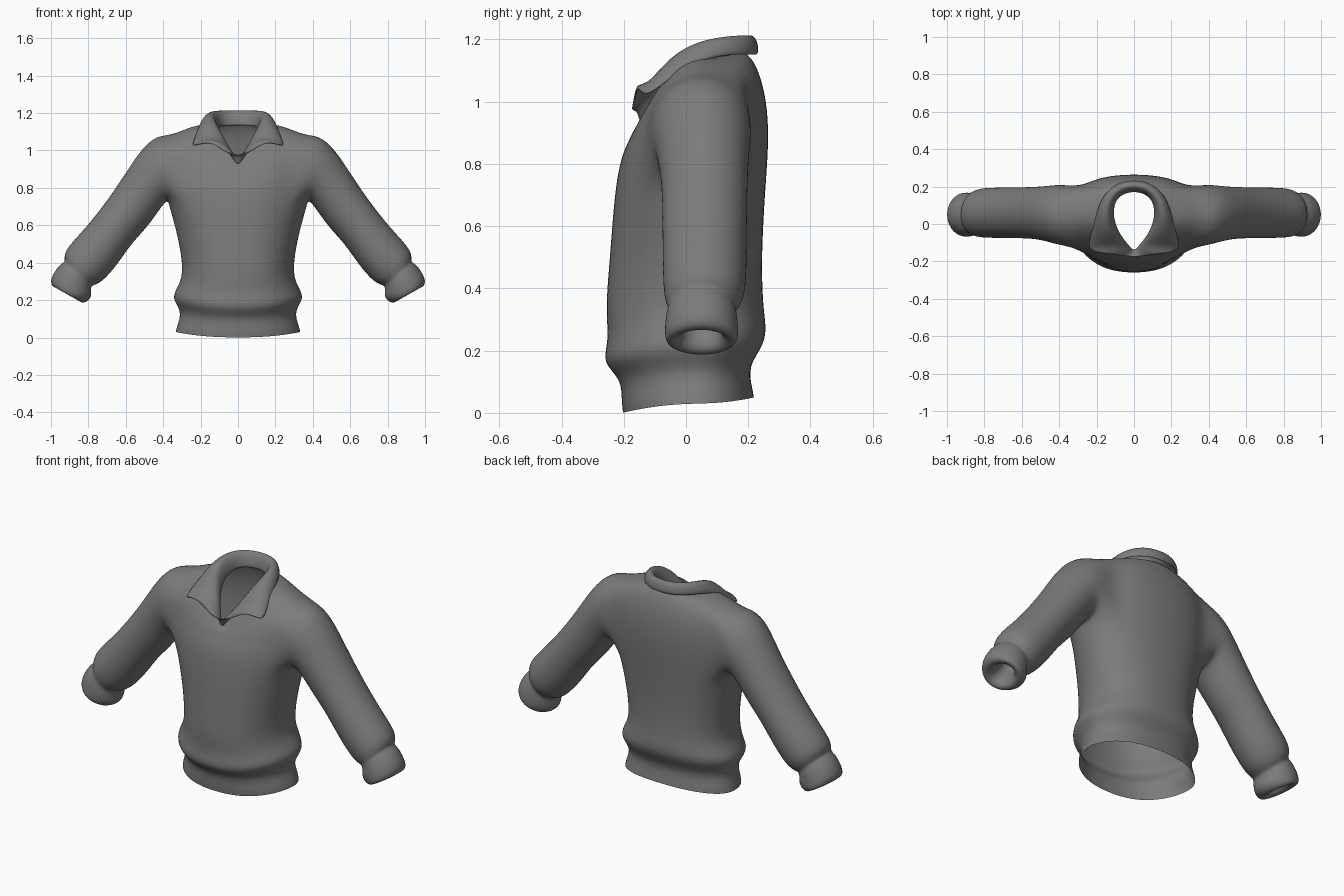
import bpy, bmesh, math
from mathutils import Vector

if "Cube" in bpy.data.objects:
    bpy.data.objects.remove(bpy.data.objects["Cube"], do_unlink=True)

# One knitted cloth colour
cloth = bpy.data.materials.new("grey_cloth")
cloth.use_nodes = True
grey = (0.2, 0.2, 0.2, 1)
cloth.diffuse_color = grey
cloth.node_tree.nodes["Principled BSDF"].inputs["Base Color"].default_value = grey

TORSO_SEGMENTS = 24
ARM_COLUMNS = 3          # columns removed either side of the armhole centre
SLEEVE_SEGMENTS = 18


def finish(name, bm):
    """Turn a bmesh cage into a smooth, subdivided object."""
    mesh = bpy.data.meshes.new(name)
    bm.to_mesh(mesh)
    bm.free()
    mesh.materials.append(cloth)
    mesh.shade_smooth()
    obj = bpy.data.objects.new(name, mesh)
    bpy.context.collection.objects.link(obj)
    return obj


def subdivide(obj):
    modifier = obj.modifiers.new("smooth_surface", "SUBSURF")
    modifier.levels = modifier.render_levels = 2


def skin(bm, lower, upper, closed=True):
    """Fill the band of quads between two rows of vertices."""
    count = len(lower)
    faces = []
    for i in range(count if closed else count - 1):
        j = (i + 1) % count
        faces.append(bm.faces.new((lower[i], lower[j], upper[j], upper[i])))
    return faces


def torso_ring(bm, z_front, z_side, z_back, width, y_front, y_back, vee=0.85):
    """A closed ring whose height and depth differ at front, side and back."""
    centre = 0.04
    ring = []
    for i in range(TORSO_SEGMENTS):
        angle = math.tau * i / TORSO_SEGMENTS
        c, s = math.cos(angle), math.sin(angle)
        y_end, z_end = (y_back, z_back) if s > 0 else (y_front, z_front)
        power = vee if s < 0 else 0.85
        x = math.copysign(width * abs(c) ** power, c)
        y = centre + (y_end - centre) * abs(s)
        z = z_side + (z_end - z_side) * s * s
        ring.append(bm.verts.new((x, y, z)))
    return ring


def sleeve_ring(bm, side, x_up, z_up, x_low, z_low, y_mid, depth):
    """An oval ring given by its upper and lower outline points."""
    top, low = Vector((x_up, y_mid, z_up)), Vector((x_low, y_mid, z_low))
    centre, half = (top + low) / 2, (top - low) / 2
    ring = []
    for i in range(SLEEVE_SEGMENTS):
        angle = math.tau * i / SLEEVE_SEGMENTS
        point = centre + half * math.cos(angle)
        point.y += depth * math.sin(angle)
        point.x *= side
        ring.append(bm.verts.new(point))
    return ring


# Torso from hem to neckline: front z, side z, back z, width, front y, back y
torso_rows = [
    (0, .03, .05, .335, -.205, .22),
    (.04, .06, .08, .33, -.21, .215),
    (.11, .14, .15, .30, -.21, .20),
    (.16, .21, .22, .36, -.275, .255),
    (.23, .27, .28, .325, -.25, .26),
    (.33, .34, .34, .295, -.262, .25),
    (.47, .47, .47, .31, -.25, .245),
    (.6, .6, .6, .34, -.24, .25),
    (.72, .7, .72, .37, -.23, .257),
    (.82, .84, .86, .39, -.212, .268),
    (.875, .97, .98, .39, -.185, .265),
    (.895, 1.08, 1.08, .36, -.175, .243),
    (.91, 1.14, 1.14, .23, -.165, .215),
    (.925, 1.14, 1.16, .125, -.15, .185, 1.5),
]
ARM_ROWS = range(8, 11)

body = bmesh.new()
rings = [torso_ring(body, *row) for row in torso_rows]
armholes = {1: [], -1: []}
for r in range(len(rings) - 1):
    band = skin(body, rings[r], rings[r + 1])
    if r in ARM_ROWS:
        half = TORSO_SEGMENTS // 2
        for k in range(-ARM_COLUMNS, ARM_COLUMNS):
            armholes[1].append(band[k])
            armholes[-1].append(band[half + k])

# Sleeve from shoulder to cuff: upper x z, lower x z, middle y, depth
sleeve_rows = [
    (.43, 1.085, .375, .74, .05, .165),
    (.51, 1.02, .42, .68, .055, .15),
    (.59, .9, .49, .58, .06, .14),
    (.68, .76, .57, .5, .06, .138),
    (.82, .58, .635, .40, .06, .137),
    (.94, .46, .73, .285, .06, .135),
    (.92, .405, .785, .28, .05, .105),
    (.95, .40, .785, .25, .05, .115),
    (1.01, .315, .78, .205, .05, .122),
    (.995, .265, .835, .175, .05, .115),
    (.945, .265, .865, .215, .05, .06),
    (.9, .33, .82, .28, .05, .06),
    (.86, .37, .79, .32, .05, .05),
]

# Cut each armhole and join a sleeve to it
for side, faces in armholes.items():
    members = set(faces)
    rim = [e for f in faces for e in f.edges
           if sum(g in members for g in e.link_faces) == 1]
    rim = list(set(rim))
    bmesh.ops.delete(body, geom=faces, context="FACES")
    rows = [sleeve_ring(body, side, *row) for row in sleeve_rows]
    for inner, outer in zip(rows, rows[1:]):
        skin(body, inner, outer)
    body.faces.new(rows[-1])
    start = [body.edges.get((rows[0][i - 1], rows[0][i]))
             for i in range(SLEEVE_SEGMENTS)]
    bmesh.ops.bridge_loops(body, edges=rim + start)
bmesh.ops.recalc_face_normals(body, faces=body.faces[:])
subdivide(finish("sweater_body", body))

# Folded collar, left half from back centre to the front vee:
# inner edge, fold crest, outer edge
collar_inner = [(0, .18, 1.13), (.08, .155, 1.13), (.11, .1, 1.12),
                (.11, .03, 1.09), (.085, -.04, 1.05), (.05, -.09, .99),
                (.025, -.12, .95), (0, -.145, .92)]
collar_fold = [(0, .2, 1.215), (.085, .18, 1.215), (.13, .11, 1.21),
               (.135, .02, 1.19), (.11, -.05, 1.14), (.07, -.1, 1.06),
               (.035, -.135, 1), (0, -.165, .94)]
collar_outer = [(0, .235, 1.15), (.11, .21, 1.15), (.175, .13, 1.15),
                (.205, .04, 1.13), (.23, -.06, 1.07), (.26, -.14, 1),
                (.16, -.16, 1.08), (0, -.175, .92)]

collar = bmesh.new()
columns = []
for inner, fold, outer in zip(collar_inner, collar_fold, collar_outer):
    inner, fold, outer = Vector(inner), Vector(fold), Vector(outer)
    bulge = (fold + outer) / 2
    outward = Vector((bulge.x, bulge.y - 0.04, 0))
    if outer.x > 0 or outer.y > 0:
        bulge += outward.normalized() * 0.012 + Vector((0, 0, 0.022))
    bulge.x = bulge.x if outer.x > 0 else 0
    columns.append([collar.verts.new(p) for p in (inner, fold, bulge, outer)])
for a, b in zip(columns, columns[1:]):
    skin(collar, b, a, closed=False)
bmesh.ops.recalc_face_normals(collar, faces=collar.faces[:])
collar_obj = finish("collar", collar)
mirror = collar_obj.modifiers.new("both_sides", "MIRROR")
mirror.use_clip = True
thick = collar_obj.modifiers.new("cloth_thickness", "SOLIDIFY")
thick.thickness = 0.018
thick.offset = 0
subdivide(collar_obj)
